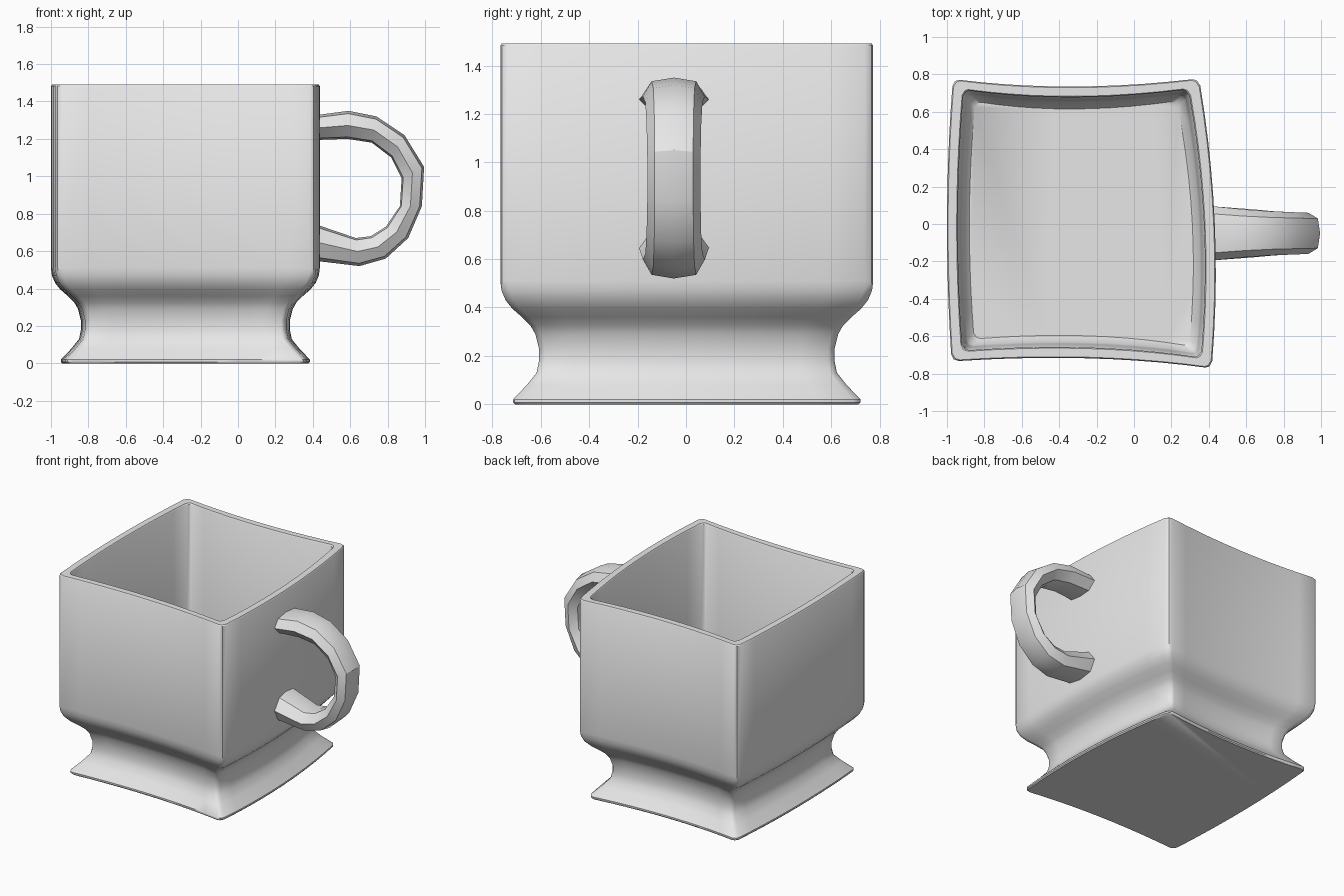
import bpy, bmesh, math
from mathutils import Vector

cube = bpy.data.objects.get("Cube")
if cube:
    bpy.data.objects.remove(cube, do_unlink=True)

clay = bpy.data.materials.new("plain_grey")
clay.use_nodes = True
GREY = (0.8, 0.8, 0.8, 1)
clay.diffuse_color = GREY
clay.node_tree.nodes["Principled BSDF"].inputs["Base Color"].default_value = GREY


def loft(name, rings, angle):
    """Skin a list of equal closed rings and cap both ends."""
    bm = bmesh.new()
    loops = [[bm.verts.new(p) for p in ring] for ring in rings]
    for a, b in zip(loops, loops[1:]):
        n = len(a)
        for i in range(n):
            j = (i + 1) % n
            bm.faces.new((a[i], a[j], b[j], b[i]))
    bm.faces.new(loops[0][::-1])
    bm.faces.new(loops[-1])
    bmesh.ops.recalc_face_normals(bm, faces=bm.faces)
    mesh = bpy.data.meshes.new(name)
    bm.to_mesh(mesh)
    bm.free()
    obj = bpy.data.objects.new(name, mesh)
    bpy.context.collection.objects.link(obj)
    mesh.materials.append(clay)
    bpy.ops.object.select_all(action='DESELECT')
    obj.select_set(True)
    bpy.context.view_layer.objects.active = obj
    bpy.ops.object.shade_smooth_by_angle(angle=math.radians(angle))
    return obj


# Body outline: four uneven corners joined by bowed sides
CORNERS = [(-0.975, -0.735), (0.415, -0.772), (0.348, 0.778), (-0.968, 0.775)]
MIDS = [(-0.25, -0.718), (0.432, 0.0), (-0.33, 0.735), (-1.0, 0.03)]
INWARD = [(0, 1), (-1, 0), (0, -1), (1, 0)]
STEPS = 10


def outline(inset, z):
    normals = [Vector(n) * inset for n in INWARD]
    corners = [Vector(c) + normals[i] + normals[i - 1] for i, c in enumerate(CORNERS)]
    points = []
    for i in range(4):
        a, b = corners[i], corners[(i + 1) % 4]
        bow = 2 * (Vector(MIDS[i]) + normals[i]) - (a + b) / 2
        side = []
        for k in range(STEPS + 1):
            t = 0.025 + 0.95 * k / STEPS
            side.append(a * (1 - t) ** 2 + bow * 2 * t * (1 - t) + b * t * t)
        # rounded corner point ahead of each side
        points.append(a + Vector((0.011 if i in (0, 3) else -0.011,
                                  0.011 if i < 2 else -0.011)))
        points += side
    return [(p.x, p.y, z) for p in points]


# Flared foot, narrow neck, straight wall, rim, then the hollow inside
PROFILE = [(0.06, 0), (0.053, 0.008), (0.053, 0.02), (0.11, 0.08), (0.15, 0.13),
           (0.16, 0.18), (0.16, 0.23), (0.145, 0.29), (0.125, 0.325), (0.09, 0.36),
           (0.05, 0.395), (0.022, 0.43), (0.005, 0.47), (0, 0.51),
           (0, 1.482), (0.006, 1.49), (0.052, 1.49), (0.058, 1.482),
           (0.075, 0.55), (0.085, 0.49), (0.12, 0.45)]
loft("mug_body", [outline(d, z) for d, z in PROFILE], 40)

# Handle: matching points along its outer and inner edges, with half width
HANDLE = [((0.40, 1.325), (0.40, 1.195), 0.147), ((0.44, 1.33), (0.44, 1.195), 0.143),
          ((0.59, 1.35), (0.585, 1.20), 0.128), ((0.74, 1.32), (0.715, 1.18), 0.118),
          ((0.89, 1.22), (0.82, 1.10), 0.113), ((0.995, 1.05), (0.875, 0.99), 0.11),
          ((0.983, 0.84), (0.865, 0.84), 0.11), ((0.91, 0.67), (0.79, 0.73), 0.113),
          ((0.79, 0.56), (0.71, 0.68), 0.118), ((0.65, 0.52), (0.63, 0.67), 0.128),
          ((0.44, 0.545), (0.44, 0.735), 0.143), ((0.40, 0.55), (0.40, 0.75), 0.147)]
# Cross-section: sideways share of the half width, depth from outer to inner edge
SECTION = [(0, 0), (0.72, 0.1), (1, 0.52), (0.6, 0.93),
           (0, 1), (-0.6, 0.93), (-1, 0.52), (-0.72, 0.1)]
rings = []
for outer, inner, width in HANDLE:
    ring = []
    for side, depth in SECTION:
        p = Vector(outer).lerp(Vector(inner), depth)
        ring.append((p.x, -0.05 + side * width, p.y))
    rings.append(ring)
loft("handle", rings, 32)
